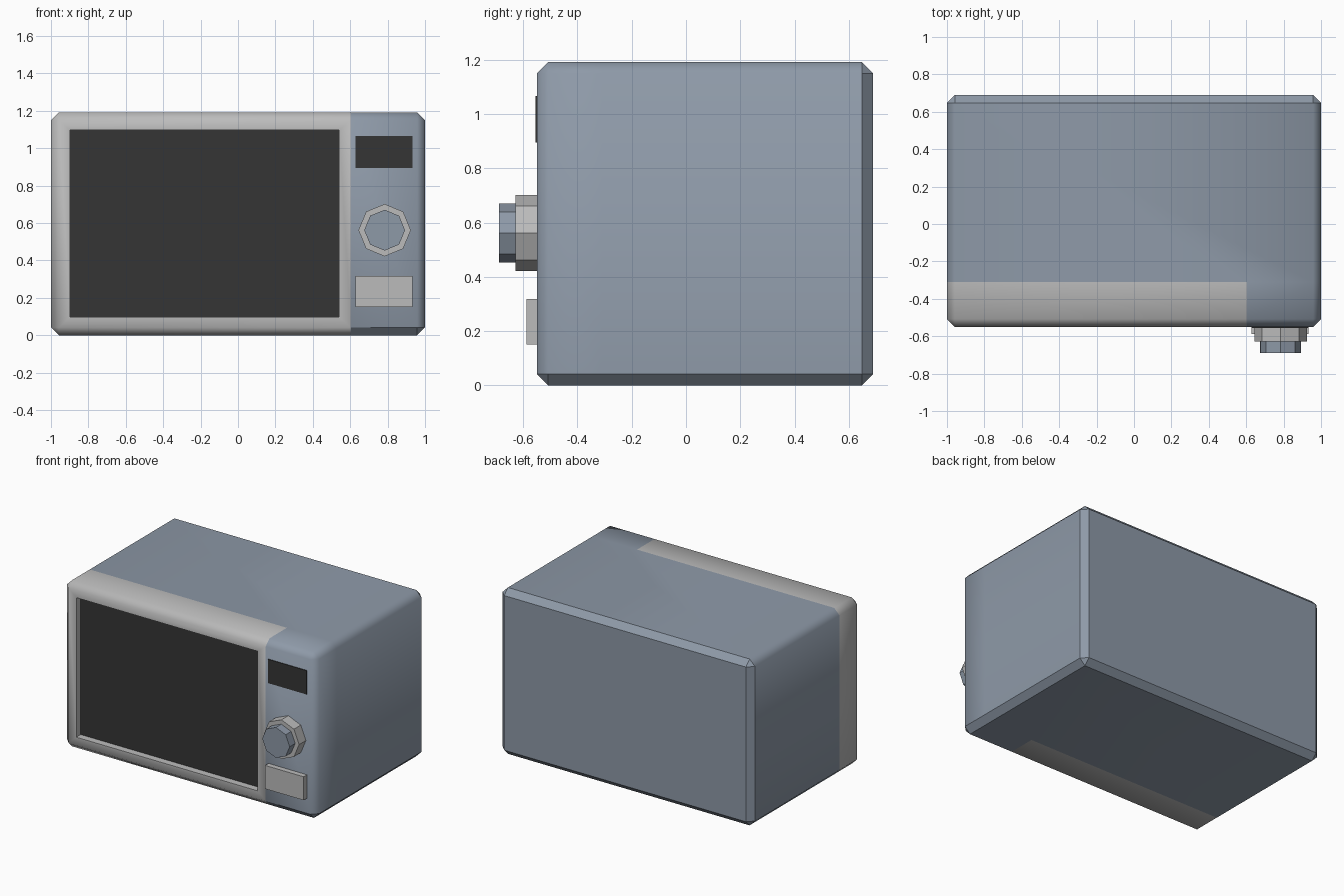
import bpy, bmesh, math
from mathutils import Vector

if "Cube" in bpy.data.objects:
    bpy.data.objects.remove(bpy.data.objects["Cube"])


def material(name, rgb):
    m = bpy.data.materials.new(name)
    m.diffuse_color = (*rgb, 1)
    m.use_nodes = True
    m.node_tree.nodes["Principled BSDF"].inputs["Base Color"].default_value = m.diffuse_color
    return m


BLUE = material("blue grey casing", (0.27, 0.32, 0.39))
GREY = material("light grey trim", (0.50, 0.50, 0.50))
DARK = material("dark glass", (0.035, 0.035, 0.035))


def finish(bm, name, mats):
    me = bpy.data.meshes.new(name)
    bm.to_mesh(me)
    bm.free()
    ob = bpy.data.objects.new(name, me)
    bpy.context.collection.objects.link(ob)
    for m in mats:
        me.materials.append(m)
    return ob


def box_bm(lo, hi):
    bm = bmesh.new()
    bmesh.ops.create_cube(bm, size=1)
    for v in bm.verts:
        v.co = Vector([l + (c + 0.5) * (h - l) for c, l, h in zip(v.co, lo, hi)])
    return bm


def cut(bm, co, no, keep=lambda c: True):
    faces = [f for f in bm.faces if keep(f.calc_center_median())]
    geom = set(faces)
    for f in faces:
        geom.update(f.edges, f.verts)
    bmesh.ops.bisect_plane(bm, geom=list(geom), plane_co=co, plane_no=no)


# Casing with chamfered edges, split into door and control panel areas
SPLIT_X, SPLIT_Y = 0.605, -0.31
bm = box_bm((-1, -0.55, 0), (1, 0.69, 1.192))
bmesh.ops.bevel(bm, geom=bm.edges[:], offset=0.042, segments=1, affect='EDGES')
cut(bm, (0, SPLIT_Y, 0), (0, 1, 0))
cut(bm, (SPLIT_X, 0, 0), (1, 0, 0), lambda c: c.y < SPLIT_Y)
for f in bm.faces:
    c = f.calc_center_median()
    f.material_index = int(c.y < SPLIT_Y and c.x < SPLIT_X)

# Recessed window in the door
bm.normal_update()
front = max((f for f in bm.faces if f.normal.y < -0.99), key=lambda f: f.calc_area())
bmesh.ops.inset_individual(bm, faces=[front], thickness=0.05)
for v in front.verts:
    v.co.x = -0.897 if v.co.x < -0.2 else 0.541
    v.co.z = 0.098 if v.co.z < 0.6 else 1.098
new = bmesh.ops.extrude_discrete_faces(bm, faces=[front])["faces"]
for f in new:
    f.material_index = 2
    for v in f.verts:
        v.co.y += 0.05

# Smooth the front roundings, keep the back and the window crisp
bm.normal_update()
for f in bm.faces:
    f.smooth = True
for e in bm.edges:
    crisp = all(v.co.y > 0.6 for v in e.verts)
    low = all(v.co.z < 0.05 and v.co.x > SPLIT_X - 0.01 for v in e.verts)
    e.smooth = not (crisp or low or e.calc_face_angle(0) > math.radians(60))
finish(bm, "casing_and_door", [BLUE, GREY, DARK])

# Display and door button
finish(box_bm((0.627, -0.555, 0.895), (0.932, -0.54, 1.066)), "display", [DARK])
finish(box_bm((0.627, -0.588, 0.15), (0.932, -0.54, 0.318)), "door_button", [GREY])


# Eight-sided dial on its collar
def octagon(name, radius, y0, y1, mat):
    bm = bmesh.new()
    ring = [bm.verts.new((0.784 + radius * math.cos(i * math.pi / 4), y0,
                          0.562 + radius * math.sin(i * math.pi / 4))) for i in range(8)]
    base = bm.faces.new(ring)
    top = bmesh.ops.extrude_face_region(bm, geom=[base], use_keep_orig=True)
    for v in top["geom"]:
        if isinstance(v, bmesh.types.BMVert):
            v.co.y = y1
    bmesh.ops.recalc_face_normals(bm, faces=bm.faces[:])
    finish(bm, name, [mat])


octagon("dial_collar", 0.14, -0.54, -0.628, GREY)
octagon("dial_knob", 0.109, -0.60, -0.69, BLUE)
